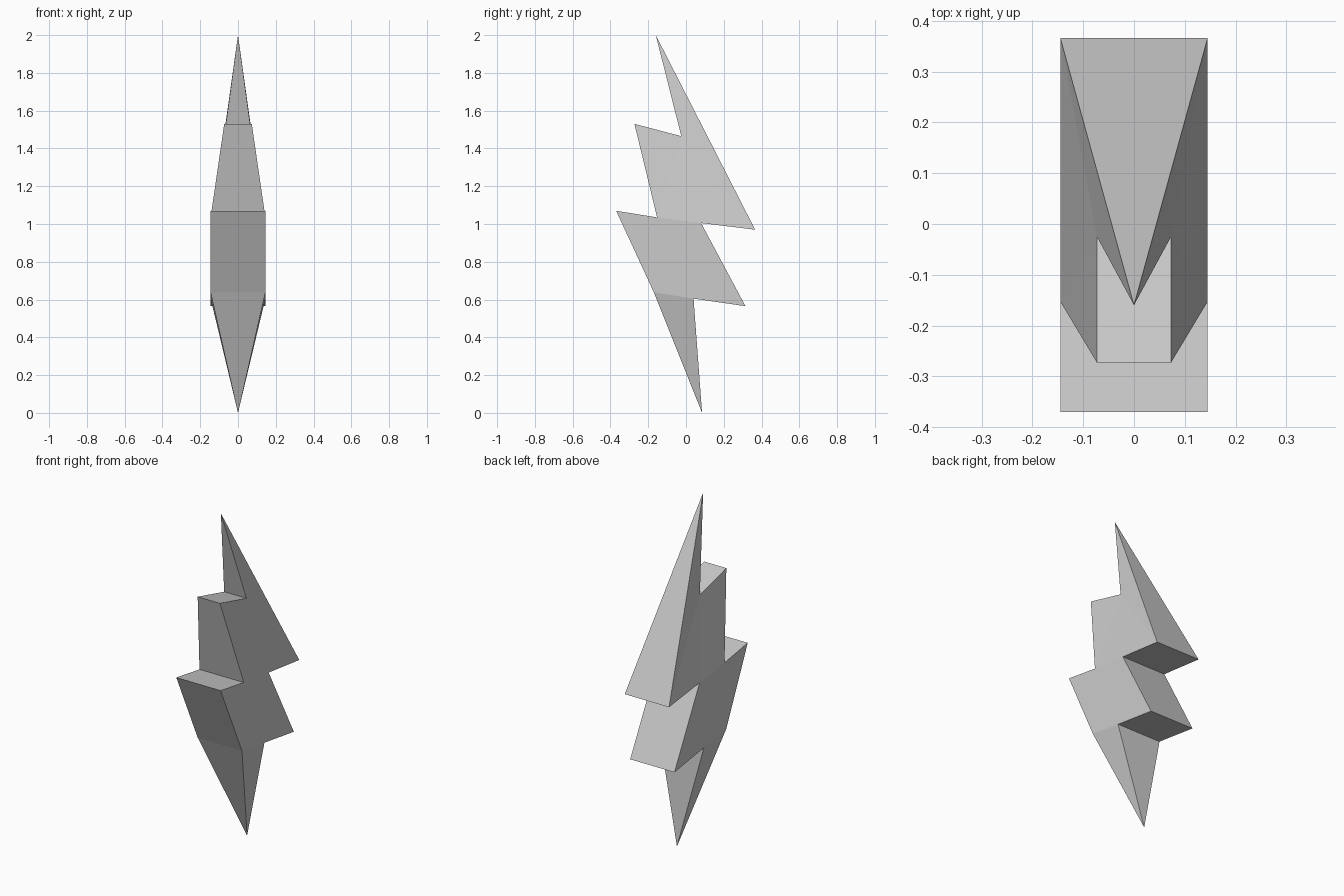
import bpy
import bmesh

cube = bpy.data.objects.get("Cube")
if cube:
    bpy.data.objects.remove(cube, do_unlink=True)

# Plain grey material
grey = bpy.data.materials.new("light_grey")
grey.use_nodes = True
colour = (0.6, 0.6, 0.6, 1)
grey.diffuse_color = colour
grey.node_tree.nodes["Principled BSDF"].inputs["Base Color"].default_value = colour

# Zigzag outline: name -> (y, z, half thickness)
W = 0.145
outline = {
    "tip": (-0.16, 2.0, 0),
    "upper_notch": (-0.025, 1.465, 0.073),
    "upper_step": (-0.273, 1.53, 0.073),
    "middle_notch": (-0.153, 1.035, W),
    "middle_step": (-0.37, 1.07, W),
    "lower_bend": (-0.17, 0.638, W),
    "point": (0.085, 0, 0),
    "lower_notch": (0.04, 0.605, W),
    "lower_barb": (0.315, 0.565, W),
    "back_notch": (0.08, 1.005, W),
    "upper_barb": (0.366, 0.97, W),
}

# Flat panels covering one flank
panels = [
    ("tip", "upper_notch", "upper_barb"),
    ("upper_notch", "upper_step", "middle_notch"),
    ("upper_notch", "middle_notch", "back_notch"),
    ("upper_notch", "back_notch", "upper_barb"),
    ("middle_notch", "middle_step", "lower_bend", "lower_notch", "lower_barb", "back_notch"),
    ("lower_bend", "point", "lower_notch"),
]

bm = bmesh.new()
left, right = {}, {}
for name, (y, z, w) in outline.items():
    left[name] = bm.verts.new((w, y, z))
    right[name] = bm.verts.new((-w, y, z)) if w else left[name]

# Both flanks
for panel in panels:
    bm.faces.new([left[n] for n in panel])
    bm.faces.new([right[n] for n in reversed(panel)])

# Rim joining the flanks, narrowing to triangles at the two tips
names = list(outline)
for a, b in zip(names, names[1:] + names[:1]):
    ring = dict.fromkeys((left[a], right[a], right[b], left[b]))
    bm.faces.new(list(ring))

bmesh.ops.recalc_face_normals(bm, faces=bm.faces)
mesh = bpy.data.meshes.new("lightning_bolt")
bm.to_mesh(mesh)
bm.free()
mesh.materials.append(grey)
bolt = bpy.data.objects.new("lightning_bolt", mesh)
bpy.context.collection.objects.link(bolt)
